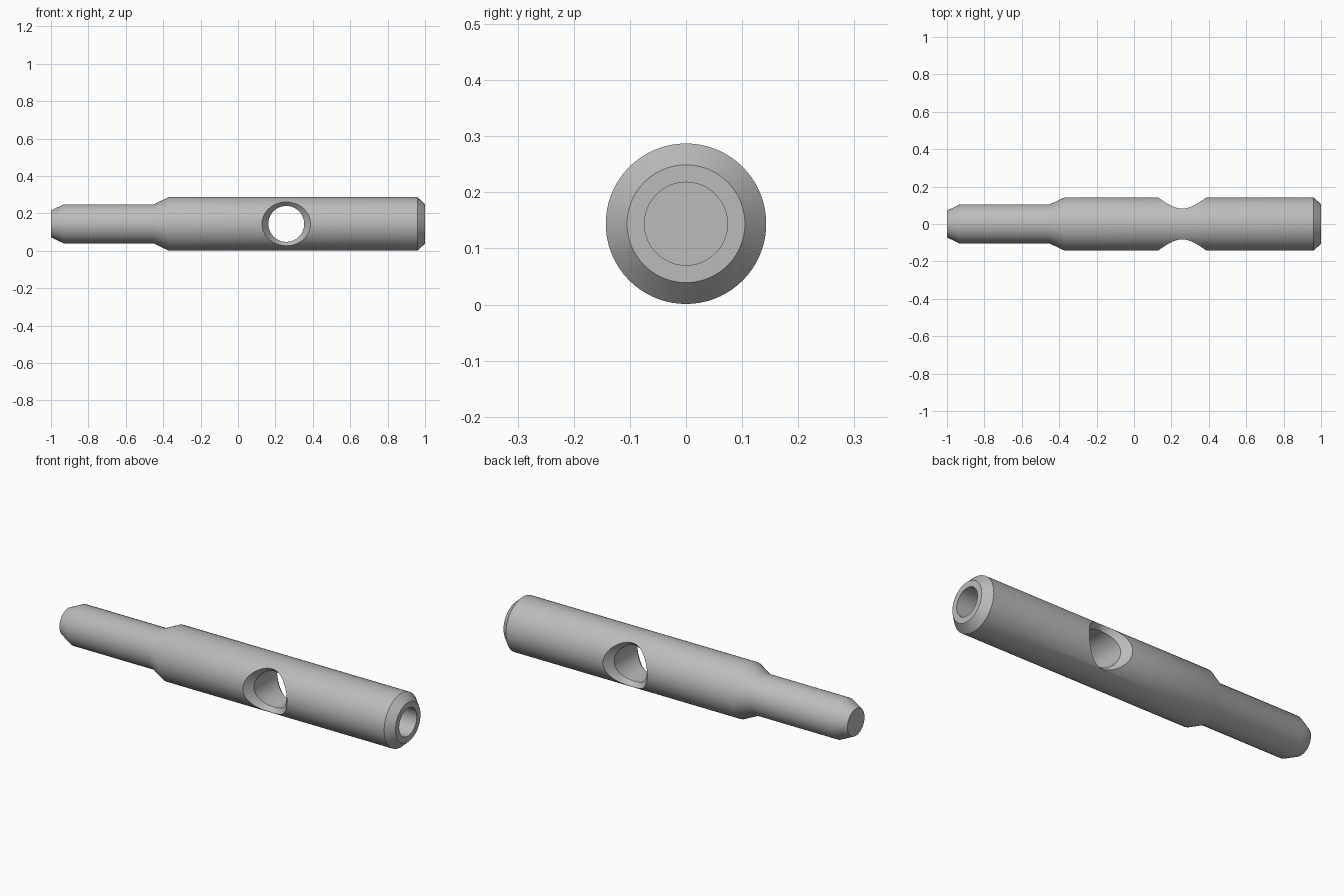
import bpy, bmesh
from math import sin, cos, pi, sqrt

cube = bpy.data.objects.get("Cube")
if cube:
    bpy.data.objects.remove(cube, do_unlink=True)

AXIS_Z = 0.144      # height of the pin's axis
R = 0.143           # main body radius
SIDES = 72

steel = bpy.data.materials.new("grey_steel")
steel.use_nodes = True
GREY = (0.5, 0.5, 0.5, 1)
steel.diffuse_color = GREY
steel.node_tree.nodes["Principled BSDF"].inputs["Base Color"].default_value = GREY


def loft(name, rings):
    """Skin a list of equal vertex rings and cap both ends."""
    bm = bmesh.new()
    loops = [[bm.verts.new(p) for p in ring] for ring in rings]
    for a, b in zip(loops, loops[1:]):
        for i in range(len(a)):
            j = (i + 1) % len(a)
            bm.faces.new((a[i], a[j], b[j], b[i]))
    bm.faces.new(loops[0])
    bm.faces.new(loops[-1])
    bmesh.ops.recalc_face_normals(bm, faces=bm.faces)
    mesh = bpy.data.meshes.new(name)
    bm.to_mesh(mesh)
    bm.free()
    mesh.materials.append(steel)
    obj = bpy.data.objects.new(name, mesh)
    bpy.context.collection.objects.link(obj)
    return obj


angles = [2 * pi * i / SIDES for i in range(SIDES)]

# Turned pin: tapered tip, narrow shank, shoulder, body, chamfer, blind bore
profile = [(-1, 0.072), (-0.93, 0.105), (-0.45, 0.105), (-0.37, R),
           (0.96, R), (1, 0.105), (1, 0.074), (0.6, 0.074)]
pin = loft("pin_body", [[(x, r * cos(a), AXIS_Z + r * sin(a)) for a in angles]
                        for x, r in profile])

# Cross hole with an even chamfer that follows the curved surface
HOLE_X, HOLE_R, CHAMFER_DEPTH = 0.258, 0.096, 0.045


def hole_ring(rx, rz, depth, side, flat_y=None):
    ring = []
    for a in angles:
        z = rz * sin(a)
        y = flat_y or sqrt(R * R - z * z) - depth
        ring.append((HOLE_X + rx * cos(a), side * y, AXIS_Z + z))
    return ring


half = [(0.13, 0.117, 0, 0.25), (0.13, 0.117, 0), (HOLE_R, HOLE_R, CHAMFER_DEPTH)]


def half_rings(side):
    return [hole_ring(h[0], h[1], h[2], side, *h[3:]) for h in half]


cutter = loft("cross_hole_cutter", half_rings(-1) + half_rings(1)[::-1])
cutter.hide_render = True

cut = pin.modifiers.new("cross_hole", 'BOOLEAN')
cut.operation = 'DIFFERENCE'
cut.solver = 'EXACT'
cut.object = cutter
bpy.context.view_layer.objects.active = pin
bpy.ops.object.select_all(action='DESELECT')
pin.select_set(True)
bpy.ops.object.modifier_apply(modifier=cut.name)
bpy.data.objects.remove(cutter, do_unlink=True)

# Smooth turned surfaces, crisp rims
bpy.ops.object.shade_smooth_by_angle(angle=pi / 6)
